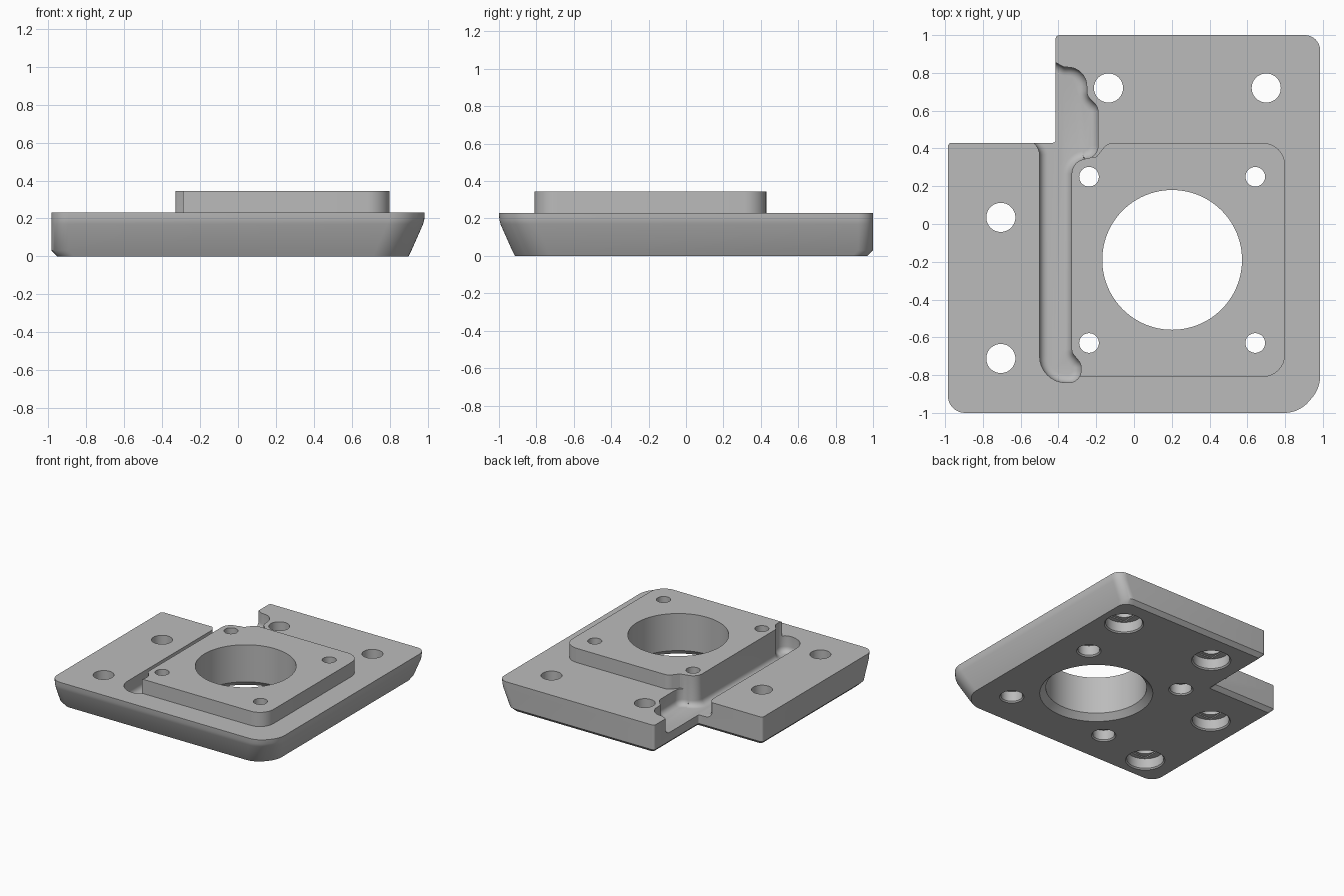
import bpy, bmesh, math
from mathutils import Vector

if "Cube" in bpy.data.objects:
    bpy.data.objects.remove(bpy.data.objects["Cube"])

grey = bpy.data.materials.new("plain grey")
grey.use_nodes = True
grey.diffuse_color = (0.5, 0.5, 0.5, 1)
grey.node_tree.nodes["Principled BSDF"].inputs["Base Color"].default_value = (0.5, 0.5, 0.5, 1)


def rounded(corners, steps=8):
    """Outline from (x, y, radius) corners, each turned into an arc."""
    out = []
    for i, (x, y, r) in enumerate(corners):
        p = Vector((x, y))
        a = (Vector(corners[i - 1][:2]) - p).normalized()
        b = (Vector(corners[(i + 1) % len(corners)][:2]) - p).normalized()
        half = math.acos(max(-1, min(1, a.dot(b)))) / 2
        centre = p + (a + b).normalized() * r / math.sin(half)
        start = p + a * r / math.tan(half) - centre
        sweep = math.pi - 2 * half
        sign = 1 if a.x * b.y - a.y * b.x < 0 else -1
        for k in range(steps + 1):
            t = sign * sweep * k / steps
            c, s = math.cos(t), math.sin(t)
            out.append((centre.x + c * start.x - s * start.y,
                        centre.y + s * start.x + c * start.y))
    return out


def inset(outline, d):
    """Shift a counter-clockwise outline inwards by d."""
    out = []
    for i, q in enumerate(outline):
        p = Vector(q)
        a = (p - Vector(outline[i - 1])).normalized()
        b = (Vector(outline[(i + 1) % len(outline)]) - p).normalized()
        along = (a + b).normalized()
        out.append((p.x - along.y * d, p.y + along.x * d))
    return out


def loft(name, layers):
    """Closed solid through (outline, z) layers."""
    bm = bmesh.new()
    rings = [[bm.verts.new((x, y, z)) for x, y in pts] for pts, z in layers]
    n = len(rings[0])
    for lo, hi in zip(rings, rings[1:]):
        for i in range(n):
            j = (i + 1) % n
            bm.faces.new((lo[i], lo[j], hi[j], hi[i]))
    bm.faces.new(rings[0][::-1])
    bm.faces.new(rings[-1])
    bmesh.ops.recalc_face_normals(bm, faces=bm.faces)
    mesh = bpy.data.meshes.new(name)
    bm.to_mesh(mesh)
    bm.free()
    mesh.materials.append(grey)
    ob = bpy.data.objects.new(name, mesh)
    bpy.context.scene.collection.objects.link(ob)
    return ob


def combine(target, tool, operation):
    """Bake a boolean, using the first solver that keeps the plate whole."""
    mod = target.modifiers.new("join", 'BOOLEAN')
    mod.operation, mod.object = operation, tool
    for solver in ('EXACT', 'MANIFOLD', 'FLOAT'):
        mod.solver = solver
        graph = bpy.context.evaluated_depsgraph_get()
        graph.update()
        mesh = bpy.data.meshes.new_from_object(target.evaluated_get(graph))
        xs = [v.co.x for v in mesh.vertices]
        if mesh.polygons and max(xs) - min(xs) > 1.9:
            target.data = mesh
            break
    target.modifiers.remove(mod)
    bpy.data.objects.remove(tool)


def drill(target, x, y, profile, sides=48):
    """Cut a round hole with a stepped (radius, z) profile."""
    layers = []
    for r, z in profile:
        ring = [(x + r * math.cos(math.tau * k / sides),
                 y + r * math.sin(math.tau * k / sides)) for k in range(sides)]
        layers.append((ring, z))
    combine(target, loft("drill", layers), 'DIFFERENCE')


def plate_outline(slope, chamfer):
    """Notched plate; front and right sides lean in, the others are chamfered."""
    l, r = -0.985 + chamfer, 0.985 - slope
    f, b = -1 + slope, 1 - chamfer
    nx, ny = -0.415 + chamfer, 0.43 - chamfer
    return rounded([(l, f, 0.09), (r - 0.11, f, 0.17), (r, f + 0.13, 0.17),
                    (r, b, 0.08), (nx, b, 0.02), (nx, ny, 0.015), (l, ny, 0.02)])


# Base plate
plate = loft("mounting_plate", [
    (plate_outline(0.085, 0.03), 0), (plate_outline(0.07, 0), 0.03),
    (plate_outline(0.008, 0), 0.17), (plate_outline(0.002, 0), 0.195),
    (plate_outline(0, 0), 0.23)])

# Raised square boss
boss_shape = rounded([(-0.42, -0.81, 0.01), (0.8, -0.81, 0.12), (0.8, 0.43, 0.12),
                      (-0.14, 0.43, 0.07), (-0.2, 0.355, 0.01), (-0.42, 0.355, 0.01)])
combine(plate, loft("boss", [(boss_shape, 0.15), (boss_shape, 0.345)]), 'UNION')

# Cable channel with rounded floor, open into the notch
channel = rounded([(-0.5, -0.84, 0.14), (-0.28, -0.84, 0.065), (-0.28, -0.74, 0.06),
                   (-0.33, -0.68, 0.05), (-0.33, 0.345, 0.08), (-0.19, 0.345, 0.07),
                   (-0.19, 0.62, 0.07), (-0.25, 0.68, 0.06), (-0.25, 0.83, 0.1),
                   (-0.37, 0.83, 0.03), (-0.46, 0.88, 0.06), (-0.7, 0.88, 0.06),
                   (-0.7, 0.445, 0.06), (-0.5, 0.445, 0.08)])
fillet = 0.045
layers = []
for k in range(7):
    t = math.pi / 2 * k / 6
    layers.append((inset(channel, fillet * (1 - math.sin(t))),
                   0.1 + fillet * (1 - math.cos(t))))
layers.append((channel, 0.5))
combine(plate, loft("channel", layers), 'DIFFERENCE')

# Central bore, flared underneath
drill(plate, 0.202, -0.19, [(0.425, -0.01), (0.37, 0.045), (0.37, 0.5)], 96)

# Boss screw holes, counterbored from below
for x in (-0.238, 0.642):
    for y in (-0.63, 0.25):
        drill(plate, x, y, [(0.1, -0.01), (0.08, 0.01), (0.08, 0.09),
                            (0.052, 0.09), (0.052, 0.5)])

# Corner bolt holes with a stepped seat
for x, y in ((-0.135, 0.72), (0.7, 0.72), (-0.705, 0.035), (-0.705, -0.712)):
    drill(plate, x, y, [(0.155, -0.01), (0.135, 0.01), (0.135, 0.09),
                        (0.077, 0.09), (0.077, 0.5)])
    seat = [(x - 0.084, y - 0.1), (x + 0.084, y - 0.1),
            (x + 0.084, y + 0.1), (x - 0.084, y + 0.1)]
    combine(plate, loft("seat", [(seat, 0.08), (seat, 0.099)]), 'DIFFERENCE')

# Smooth the rounded surfaces and keep the edges sharp
bpy.ops.object.select_all(action='DESELECT')
plate.select_set(True)
bpy.context.view_layer.objects.active = plate
bpy.ops.object.shade_smooth_by_angle(angle=math.radians(32))
